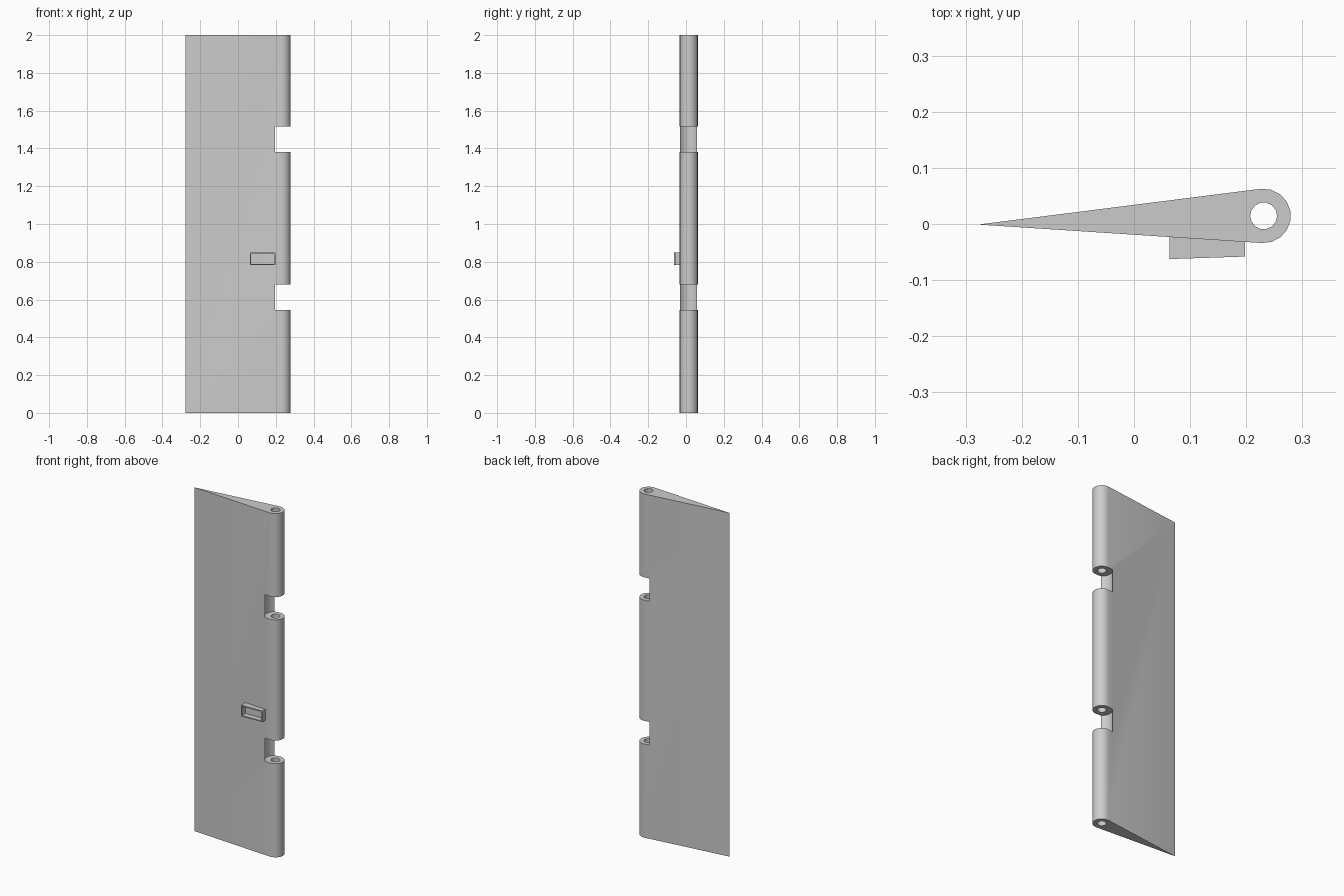
import bpy, bmesh
from math import sin, cos, radians

if "Cube" in bpy.data.objects:
    bpy.data.objects.remove(bpy.data.objects["Cube"])

HINGE = (0.231, 0.0145)   # hinge axis in plan
KNUCKLE_R = 0.0485


def prism(name, outline, z0, z1):
    """Closed vertical prism from a counter-clockwise plan outline."""
    bm = bmesh.new()
    base = bm.faces.new([bm.verts.new((x, y, z0)) for x, y in outline])
    top = bmesh.ops.extrude_face_region(bm, geom=[base])["geom"]
    for v in top:
        if isinstance(v, bmesh.types.BMVert):
            v.co.z = z1
    bmesh.ops.recalc_face_normals(bm, faces=bm.faces[:])
    me = bpy.data.meshes.new(name)
    bm.to_mesh(me)
    bm.free()
    ob = bpy.data.objects.new(name, me)
    bpy.context.collection.objects.link(ob)
    return ob


def arc(radius, start, end, steps, closed=False):
    n = steps if closed else steps + 1
    angles = [radians(start + (end - start) * i / steps) for i in range(n)]
    return [(HINGE[0] + radius * cos(a), HINGE[1] + radius * sin(a)) for a in angles]


def activate(ob):
    bpy.ops.object.select_all(action='DESELECT')
    ob.select_set(True)
    bpy.context.view_layer.objects.active = ob


def cut(target, cutter):
    cutter.hide_render = True
    mod = target.modifiers.new("cut", 'BOOLEAN')
    mod.operation = 'DIFFERENCE'
    mod.solver = 'EXACT'
    mod.object = cutter
    activate(target)
    bpy.ops.object.modifier_apply(modifier=mod.name)
    bpy.data.objects.remove(cutter)


# Wedge panel with a rounded hinge edge
panel = prism("wedge_panel", [(-0.278, -0.001)] + arc(KNUCKLE_R, -94, 95, 9), 0, 2)

# Concave hinge notches, then the pin hole through the whole height
for z0, z1 in ((0.545, 0.68), (1.382, 1.515)):
    cut(panel, prism("notch_cutter", arc(0.0575, 0, 360, 20, True), z0, z1))
cut(panel, prism("pin_hole_cutter", arc(0.024, 0, 360, 14, True), -0.1, 2.1))
activate(panel)
bpy.ops.object.shade_smooth_by_angle(angle=radians(30))

# Latch frame on the front face, hollow towards the front
latch = prism("latch_frame", [(0.063, -0.0625), (0.198, -0.058),
                              (0.198, -0.028), (0.063, -0.02)], 0.783, 0.848)
bm = bmesh.new()
bm.from_mesh(latch.data)
front = min(bm.faces, key=lambda f: f.calc_center_median().y)
bmesh.ops.inset_region(bm, faces=[front], thickness=0.009)
pocket = bmesh.ops.extrude_face_region(bm, geom=[front])["geom"]
if front.is_valid:
    bmesh.ops.delete(bm, geom=[front], context='FACES_ONLY')
bmesh.ops.translate(bm, vec=(0, 0.031, 0),
                    verts=[g for g in pocket if isinstance(g, bmesh.types.BMVert)])
bmesh.ops.recalc_face_normals(bm, faces=bm.faces[:])
bm.to_mesh(latch.data)
bm.free()
